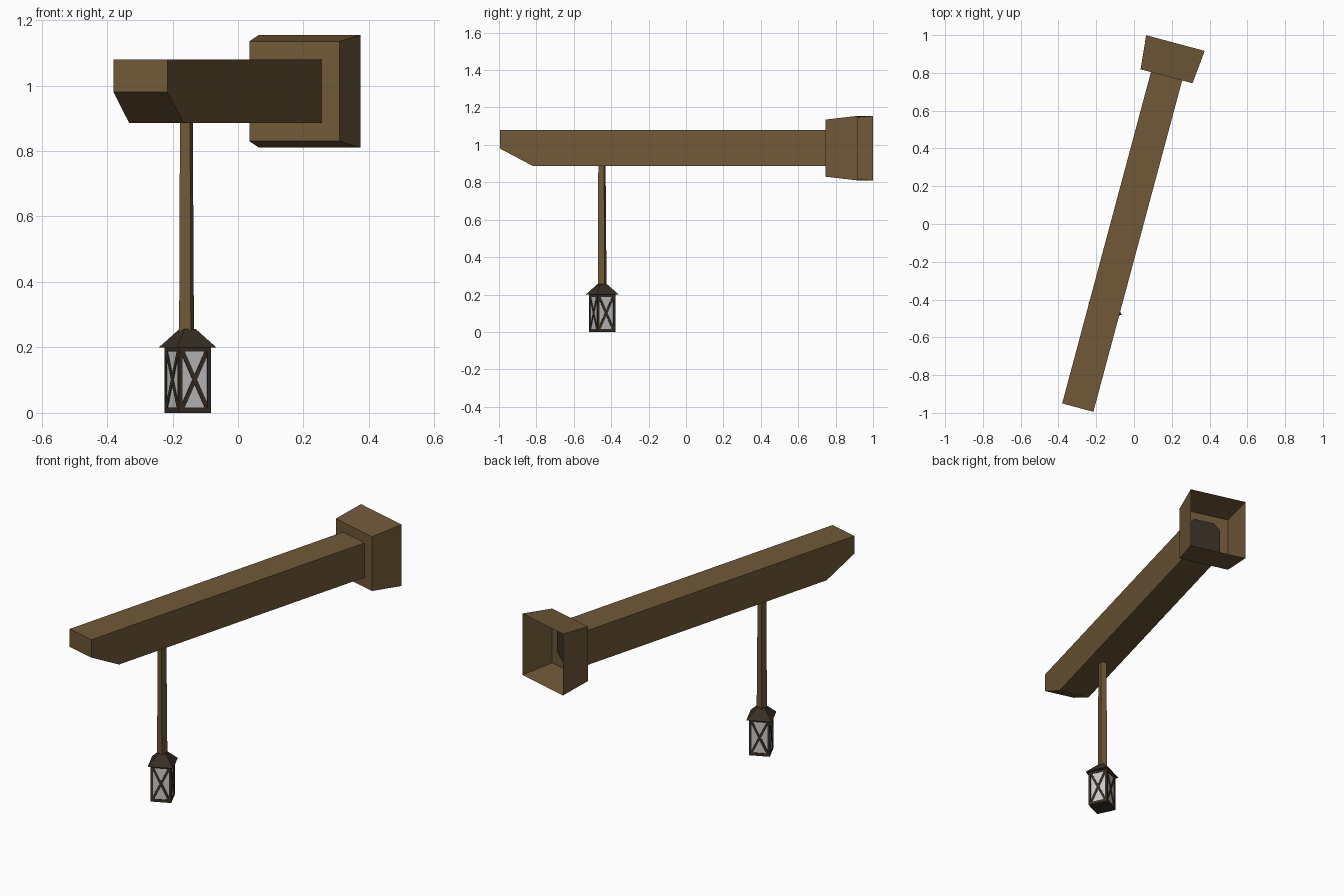
import bpy, bmesh, math
from mathutils import Matrix, Vector

if "Cube" in bpy.data.objects:
    bpy.data.objects.remove(bpy.data.objects["Cube"])


def material(name, rgb):
    m = bpy.data.materials.new(name)
    m.diffuse_color = (*rgb, 1)
    m.use_nodes = True
    m.node_tree.nodes["Principled BSDF"].inputs["Base Color"].default_value = m.diffuse_color
    return m


WOOD = material("brown wood", (0.16, 0.098, 0.039))
DARK = material("dark iron", (0.040, 0.029, 0.018))
PANE = material("pale glass", (0.58, 0.58, 0.58))

BEAM = Matrix.Rotation(math.radians(-15), 4, 'Z')      # local y runs along the beam
LAMP = Matrix.Translation((-0.154, -0.448, 0)) @ Matrix.Rotation(math.radians(25), 4, 'Z')
V = -0.036                                             # sideways offset of the beam axis


def loft(name, a, b, mat, frame, caps=(True, True)):
    """Join two matching outlines with side faces and optional end faces."""
    bm = bmesh.new()
    ra = [bm.verts.new(p) for p in a]
    rb = [bm.verts.new(p) for p in b]
    n = len(a)
    for i in range(n):
        j = (i + 1) % n
        bm.faces.new((ra[i], ra[j], rb[j], rb[i]))
    if caps[0]:
        bm.faces.new(ra[::-1])
    if caps[1]:
        bm.faces.new(rb)
    bmesh.ops.recalc_face_normals(bm, faces=bm.faces)
    bm.transform(frame)
    me = bpy.data.meshes.new(name)
    bm.to_mesh(me)
    bm.free()
    me.materials.append(mat)
    ob = bpy.data.objects.new(name, me)
    bpy.context.collection.objects.link(ob)
    return ob


def rect_xy(h, z, cx=0, cy=0):
    return [(cx + sx * h, cy + sy * h, z) for sx, sy in ((-1, -1), (1, -1), (1, 1), (-1, 1))]


def rect_xz(w, h, y, cx=0, cz=0):
    return [(cx + sx * w, y, cz + sz * h) for sx, sz in ((-1, -1), (1, -1), (1, 1), (-1, 1))]


# beam with a slanted nose
side = [(-1.016, 1.08), (-1.016, 0.98), (-0.832, 0.886), (0.80, 0.886), (0.80, 1.08)]
loft("beam", [(V - 0.0855, y, z) for y, z in side], [(V + 0.0855, y, z) for y, z in side], WOOD, BEAM)

# hollow wall bracket, open at the back
loft("wall_bracket", rect_xz(0.1425, 0.1525, 0.80, V, 0.9825),
     rect_xz(0.1605, 0.1725, 0.982, V, 0.9825), WOOD, BEAM, (True, False))

# dark fixing plate with cut corners inside the bracket
w, h, c = 0.093, 0.107, 0.036
octagon = [(-w, c - h), (c - w, -h), (w - c, -h), (w, c - h),
           (w, h - c), (w - c, h), (c - w, h), (-w, h - c)]
loft("fixing_plate", [(V + x, 0.801, 0.982 + z) for x, z in octagon],
     [(V + x, 0.808, 0.982 + z) for x, z in octagon], DARK, BEAM)

# hanging pole, slightly thicker at the foot
loft("hanging_pole", rect_xy(0.0185, 0.245, V, -0.473), rect_xy(0.016, 0.89, V, -0.475), WOOD, BEAM)

# lantern: glass core, floor, roof
S = 0.0535
loft("glass", rect_xy(S - 0.003, 0.004), rect_xy(S - 0.003, 0.198), PANE, LAMP)
loft("lantern_floor", rect_xy(S, 0), rect_xy(S, 0.016), DARK, LAMP)
loft("lantern_roof", rect_xy(0.066, 0.2), rect_xy(0.019, 0.256), DARK, LAMP)
loft("lantern_top_rail", rect_xy(S, 0.188), rect_xy(S, 0.2), DARK, LAMP)

# corner posts
P = 0.006
for i, (sx, sy) in enumerate(((-1, -1), (1, -1), (1, 1), (-1, 1))):
    x, y = sx * (S - P), sy * (S - P)
    loft(f"corner_post_{i}", rect_xy(P, 0.01, x, y), rect_xy(P, 0.195, x, y), DARK, LAMP)

# crossed braces on each of the four sides
tilt = math.atan2(0.172, 0.083)
for k in range(4):
    face = LAMP @ Matrix.Rotation(k * math.pi / 2, 4, 'Z') @ Matrix.Translation((0, 0, 0.102))
    for s in (-1, 1):
        loft(f"brace_{k}_{'a' if s < 0 else 'b'}", rect_xz(0.095, 0.0065, -S + 0.0005),
             rect_xz(0.095, 0.0065, -S + 0.004), DARK,
             face @ Matrix.Rotation(s * tilt, 4, 'Y'))
